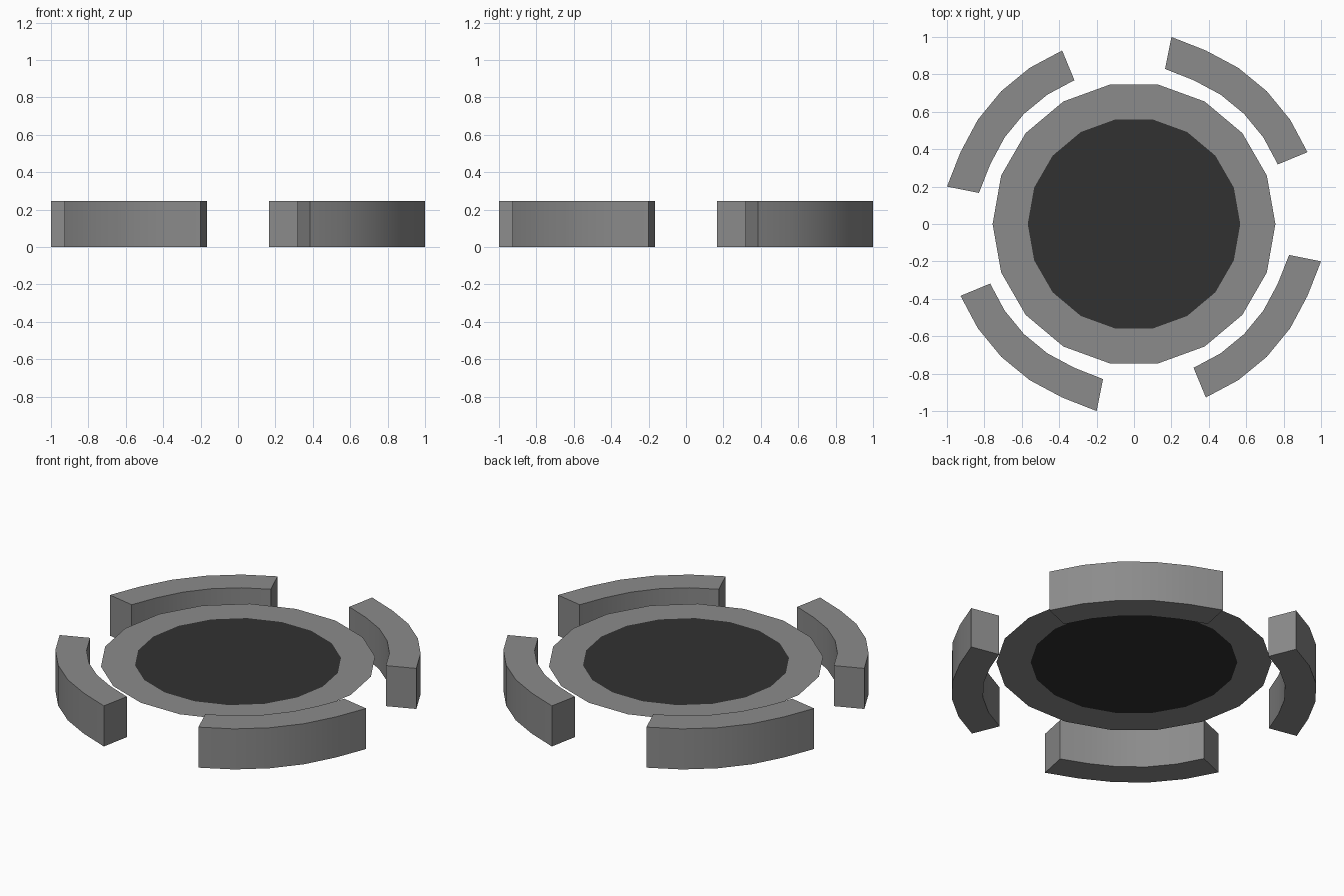
import bpy, math

if "Cube" in bpy.data.objects:
    bpy.data.objects.remove(bpy.data.objects["Cube"])

TOP = 0.246      # wall height
PLATE_Z = 0.186  # height of the flat plate
INNER = 0.829    # inner wall radius relative to outer


def material(name, v):
    m = bpy.data.materials.new(name)
    m.diffuse_color = (v, v, v, 1)
    m.use_nodes = True
    m.node_tree.nodes["Principled BSDF"].inputs["Base Color"].default_value = m.diffuse_color
    return m


grey = material("mid_grey", 0.26)
dark = material("dark_grey", 0.031)


def build(name, verts, faces, mat):
    me = bpy.data.meshes.new(name)
    me.from_pydata(verts, [], faces)
    me.materials.append(mat)
    ob = bpy.data.objects.new(name, me)
    bpy.context.collection.objects.link(ob)
    return ob


def circle(r, n, z):
    return [(r * math.cos(2 * math.pi * i / n), r * math.sin(2 * math.pi * i / n), z)
            for i in range(n)]


# Four curved wall segments, quarter-turn copies of one arc
outer = [(1.004 * math.cos(math.radians(a)), 1.004 * math.sin(math.radians(a)))
         for a in (22.5, 33.75, 45, 56.25, 67.5)] + [(0.2, 1.0)]
inner = [(x * INNER, y * INNER) for x, y in outer]
n = len(outer)
for k in range(4):
    c, s = round(math.cos(k * math.pi / 2)), round(math.sin(k * math.pi / 2))
    verts = [(c * x - s * y, s * x + c * y, z)
             for z in (0, TOP) for ring in (outer, inner) for x, y in ring]
    faces = []
    for i in range(n - 1):
        o, p, q, r = i, n + i, 2 * n + i, 3 * n + i
        faces += [(o, o + 1, q + 1, q), (p + 1, p, r, r + 1),
                  (q, q + 1, r + 1, r), (o + 1, o, p, p + 1)]
    e = n - 1
    faces += [(0, 2 * n, 3 * n, n), (e, n + e, 3 * n + e, 2 * n + e)]
    ob = build(f"wall_segment_{k + 1}", verts, faces, grey)
    bpy.ops.object.select_all(action='DESELECT')
    ob.select_set(True)
    bpy.context.view_layer.objects.active = ob
    bpy.ops.object.shade_smooth_by_angle(angle=math.radians(30))

# Flat plate: grey rim around a dark centre
N = 18
build("plate_rim", circle(0.756, N, PLATE_Z) + circle(0.568, N, PLATE_Z),
      [(i, (i + 1) % N, N + (i + 1) % N, N + i) for i in range(N)], grey)
build("plate_centre", circle(0.568, N, PLATE_Z), [tuple(range(N))], dark)
